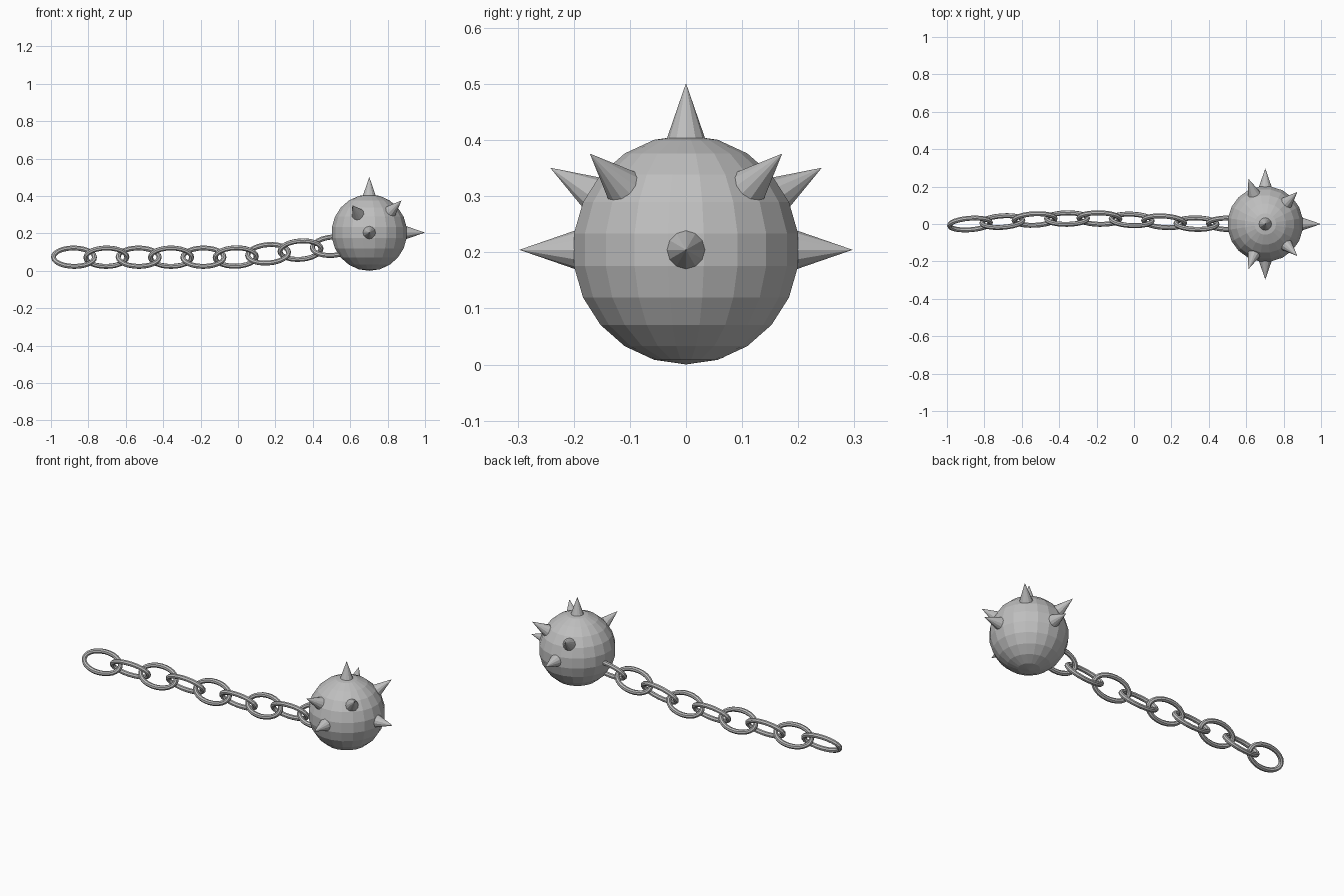
import bpy, bmesh, math
from mathutils import Vector, Matrix

if "Cube" in bpy.data.objects:
    bpy.data.objects.remove(bpy.data.objects["Cube"])


def material(name, value):
    m = bpy.data.materials.new(name)
    m.diffuse_color = (value, value, value, 1)
    m.use_nodes = True
    m.node_tree.nodes["Principled BSDF"].inputs["Base Color"].default_value = m.diffuse_color
    return m


steel = material("light steel", 0.52)


def finish(name, bm, mat):
    bmesh.ops.recalc_face_normals(bm, faces=bm.faces)
    me = bpy.data.meshes.new(name)
    bm.to_mesh(me)
    bm.free()
    me.materials.append(mat)
    ob = bpy.data.objects.new(name, me)
    bpy.context.collection.objects.link(ob)
    return ob


# Faceted ball
CENTER = Vector((0.702, 0, 0.2045))
RADIUS = 0.2043
bm = bmesh.new()
bmesh.ops.create_uvsphere(bm, u_segments=20, v_segments=11, radius=RADIUS,
                          matrix=Matrix.Translation(CENTER) @ Matrix.Rotation(math.radians(9), 4, 'Z'))
finish("ball", bm, steel)

# Spikes on the upper half of the ball
directions = [(0, 0, 1), (1, 0, 0)]
for s in (-1, 1):
    directions += [(0, s, 0), (1, s, 1), (-0.09, 0.24 * s, 0.145)]
BASE, TIP = 0.19, 0.297
for i, d in enumerate(directions):
    d = Vector(d).normalized()
    bm = bmesh.new()
    bmesh.ops.create_cone(bm, cap_ends=True, segments=12, radius1=0.037, radius2=0, depth=TIP - BASE,
                          matrix=Matrix.Translation(CENTER + d * (BASE + TIP) / 2)
                          @ d.to_track_quat('Z', 'Y').to_matrix().to_4x4())
    finish(f"spike_{i + 1}", bm, steel)


# Oval chain link: a round wire swept around an ellipse in the local XZ plane
def link(name, matrix, a=0.110, b=0.058, r=0.0135, n=24, k=8):
    bm = bmesh.new()
    rings = []
    for i in range(n):
        t = 2 * math.pi * i / n
        p = Vector((a * math.cos(t), 0, b * math.sin(t)))
        out = Vector((b * math.cos(t), 0, a * math.sin(t))).normalized()
        rings.append([bm.verts.new(matrix @ (p + r * (out * math.cos(u) + Vector((0, math.sin(u), 0)))))
                      for u in (2 * math.pi * j / k for j in range(k))])
    for i in range(n):
        p, q = rings[i], rings[(i + 1) % n]
        for j in range(k):
            bm.faces.new((p[j], q[j], q[(j + 1) % k], p[(j + 1) % k]))
    finish(name, bm, steel)


# Chain path: gentle sideways bow, rising toward the ball
ys = [0.0, 0.013, 0.024, 0.029, 0.029, 0.022, 0.012, 0.002, 0.001]
zs = [0.073, 0.073, 0.073, 0.073, 0.073, 0.074, 0.091, 0.111, 0.132]
path = [Vector((-0.877 + 0.173 * i, ys[i], zs[i])) for i in range(9)]
for i, p in enumerate(path):
    t = path[min(i + 1, 8)] - path[max(i - 1, 0)]
    yaw = Matrix.Rotation(math.atan2(t.y, t.x), 4, 'Z')
    pitch = Matrix.Rotation(-math.atan2(t.z, t.x) * 0.7, 4, 'Y')
    roll = Matrix.Rotation(math.radians(-32 if i % 2 == 0 else 32), 4, 'X')
    link(f"chain_link_{i + 1}", Matrix.Translation(p) @ yaw @ pitch @ roll)
